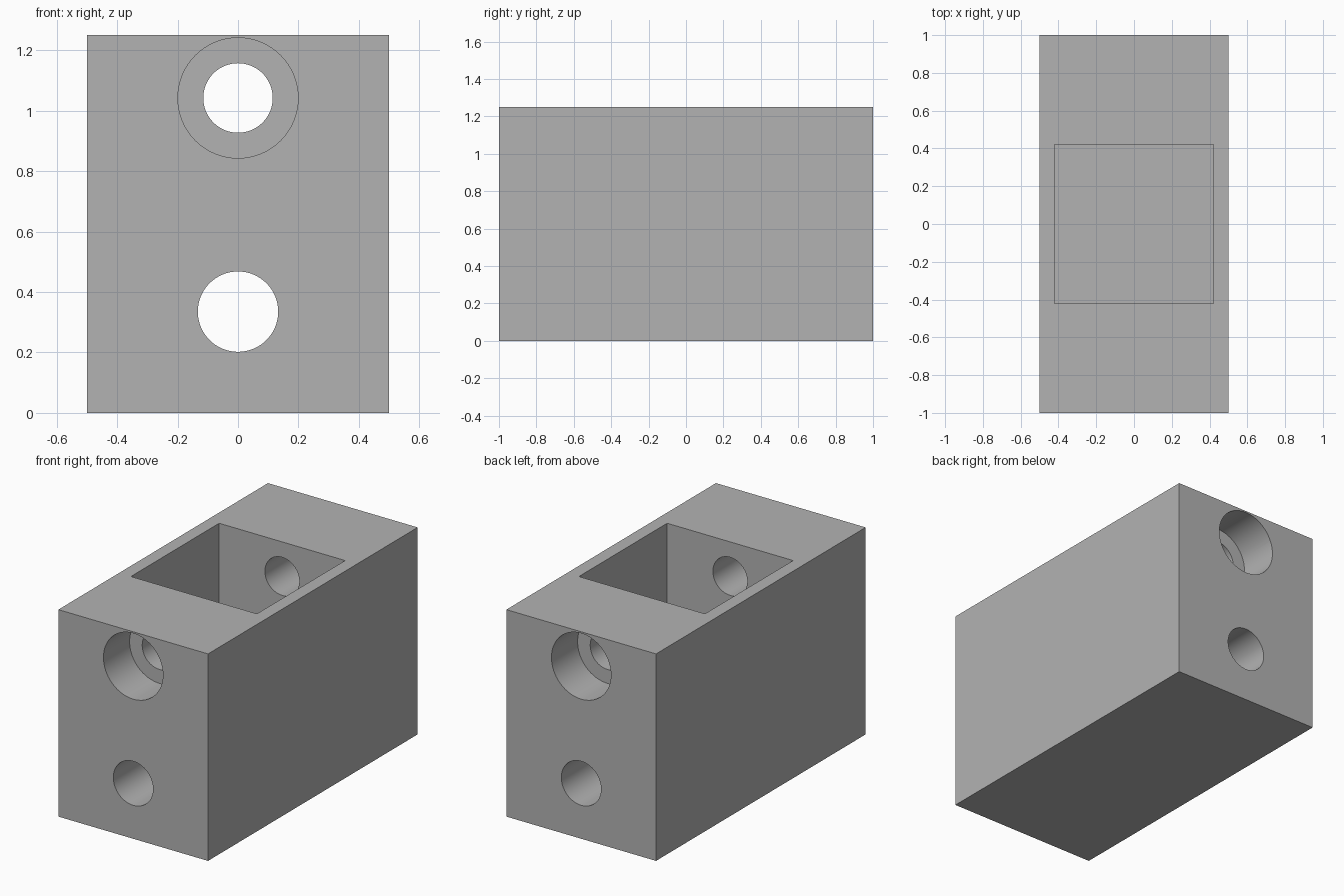
import bpy
import math

cube = bpy.data.objects.get("Cube")
if cube:
    bpy.data.objects.remove(cube, do_unlink=True)

grey = bpy.data.materials.new("plain grey")
grey.use_nodes = True
colour = (0.45, 0.45, 0.45, 1.0)
grey.diffuse_color = colour
grey.node_tree.nodes["Principled BSDF"].inputs["Base Color"].default_value = colour

HEIGHT = 1.25
POCKET_FLOOR = 0.6
UPPER_Z, LOWER_Z = 1.042, 0.335
BORE_DEPTH = 0.25


def finish(name):
    obj = bpy.context.object
    obj.name = name
    obj.data.materials.append(grey)
    return obj


def box(name, size, z_min):
    bpy.ops.mesh.primitive_cube_add(size=1, location=(0, 0, z_min + size[2] / 2))
    bpy.context.object.scale = size
    bpy.ops.object.transform_apply(location=True, rotation=False, scale=True)
    return finish(name)


def rod(name, radius, length, y, z):
    bpy.ops.mesh.primitive_cylinder_add(vertices=64, radius=radius, depth=length,
                                        location=(0, y, z),
                                        rotation=(math.pi / 2, 0, 0))
    return finish(name)


# Solid block
block = box("mounting_block", (1, 2, HEIGHT), 0)

# Square pocket open at the top, and the two lengthwise holes
cutters = [
    box("pocket_cutter", (0.842, 0.842, HEIGHT), POCKET_FLOOR),
    rod("lower_hole_cutter", 0.133, 3, 0, LOWER_Z),
    rod("upper_hole_cutter", 0.115, 3, 0, UPPER_Z),
]

# Wide recess around the upper hole at each end
for side, end in (("front", -1), ("back", 1)):
    cutters.append(rod(side + "_recess_cutter", 0.199, BORE_DEPTH * 2, end, UPPER_Z))

# Cut the block, then discard each cutter
for cutter in cutters:
    cutter.hide_render = True
    bpy.ops.object.select_all(action='DESELECT')
    block.select_set(True)
    bpy.context.view_layer.objects.active = block
    cut = block.modifiers.new(cutter.name, 'BOOLEAN')
    cut.operation = 'DIFFERENCE'
    cut.solver = 'EXACT'
    cut.object = cutter
    bpy.ops.object.modifier_apply(modifier=cut.name)
    bpy.data.objects.remove(cutter, do_unlink=True)

# Smooth hole walls with sharp rims
bpy.ops.object.shade_smooth_by_angle(angle=math.radians(30))
